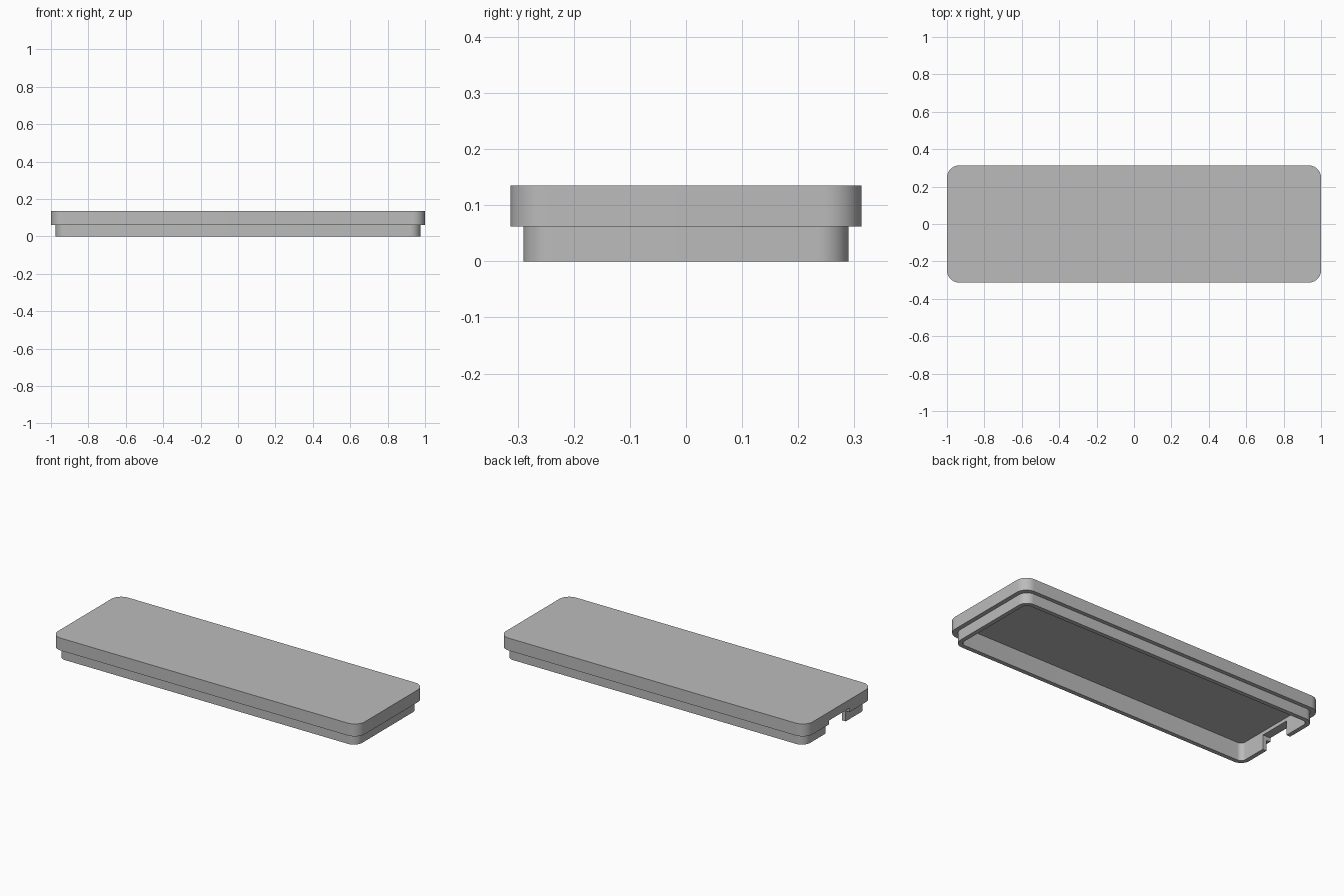
import bpy
import bmesh
from math import sin, cos, pi

cube = bpy.data.objects.get("Cube")
if cube:
    bpy.data.objects.remove(cube, do_unlink=True)

TOP, CEILING, RIM = 0.135, 0.105, 0.062
WALL = 0.025
SEGMENTS = 12

grey = bpy.data.materials.new("plain_grey")
grey.use_nodes = True
COLOUR = (0.5, 0.5, 0.5, 1)
grey.diffuse_color = COLOUR
grey.node_tree.nodes["Principled BSDF"].inputs["Base Color"].default_value = COLOUR


def rounded_loop(bm, half_x, half_y, radius, z):
    """Add one rounded rectangle of vertices, counter-clockwise."""
    loop = []
    for corner, (sx, sy) in enumerate([(1, 1), (-1, 1), (-1, -1), (1, -1)]):
        for i in range(SEGMENTS + 1):
            a = (corner + i / SEGMENTS) * pi / 2
            loop.append(bm.verts.new((sx * (half_x - radius) + radius * cos(a),
                                      sy * (half_y - radius) + radius * sin(a), z)))
    return loop


# Lid shell: top plate, overhanging flange, thin lip and hollow underside
flange = (1.0, 0.313, 0.065)
lip = (0.975, 0.29, 0.055)
cavity = tuple(size - WALL for size in lip)
profile = [(flange, TOP), (flange, RIM), (lip, RIM),
           (lip, 0), (cavity, 0), (cavity, CEILING)]

bm = bmesh.new()
loops = [rounded_loop(bm, *size, z) for size, z in profile]
bm.faces.new(loops[0])
for upper, lower in zip(loops, loops[1:]):
    for i in range(len(upper)):
        j = (i + 1) % len(upper)
        bm.faces.new((upper[i], lower[i], lower[j], upper[j]))
bm.faces.new(loops[-1])
bmesh.ops.recalc_face_normals(bm, faces=bm.faces)
mesh = bpy.data.meshes.new("lid")
bm.to_mesh(mesh)
bm.free()
mesh.materials.append(grey)
lid = bpy.data.objects.new("lid", mesh)
bpy.context.collection.objects.link(lid)

# Cable notch through the flange and lip at one short end
bpy.ops.mesh.primitive_cube_add(size=1, location=(-1.0, 0, 0.03))
cutter = bpy.context.object
cutter.name = "notch_cutter"
cutter.scale = (0.2, 0.19, 0.11)
cutter.data.materials.append(grey)
cut = lid.modifiers.new("notch", "BOOLEAN")
cut.operation = "DIFFERENCE"
cut.solver = "EXACT"
cut.object = cutter

bpy.ops.object.select_all(action="DESELECT")
lid.select_set(True)
bpy.context.view_layer.objects.active = lid
bpy.ops.object.modifier_apply(modifier=cut.name)
bpy.data.objects.remove(cutter, do_unlink=True)
bpy.ops.object.shade_smooth_by_angle(angle=pi / 6)
